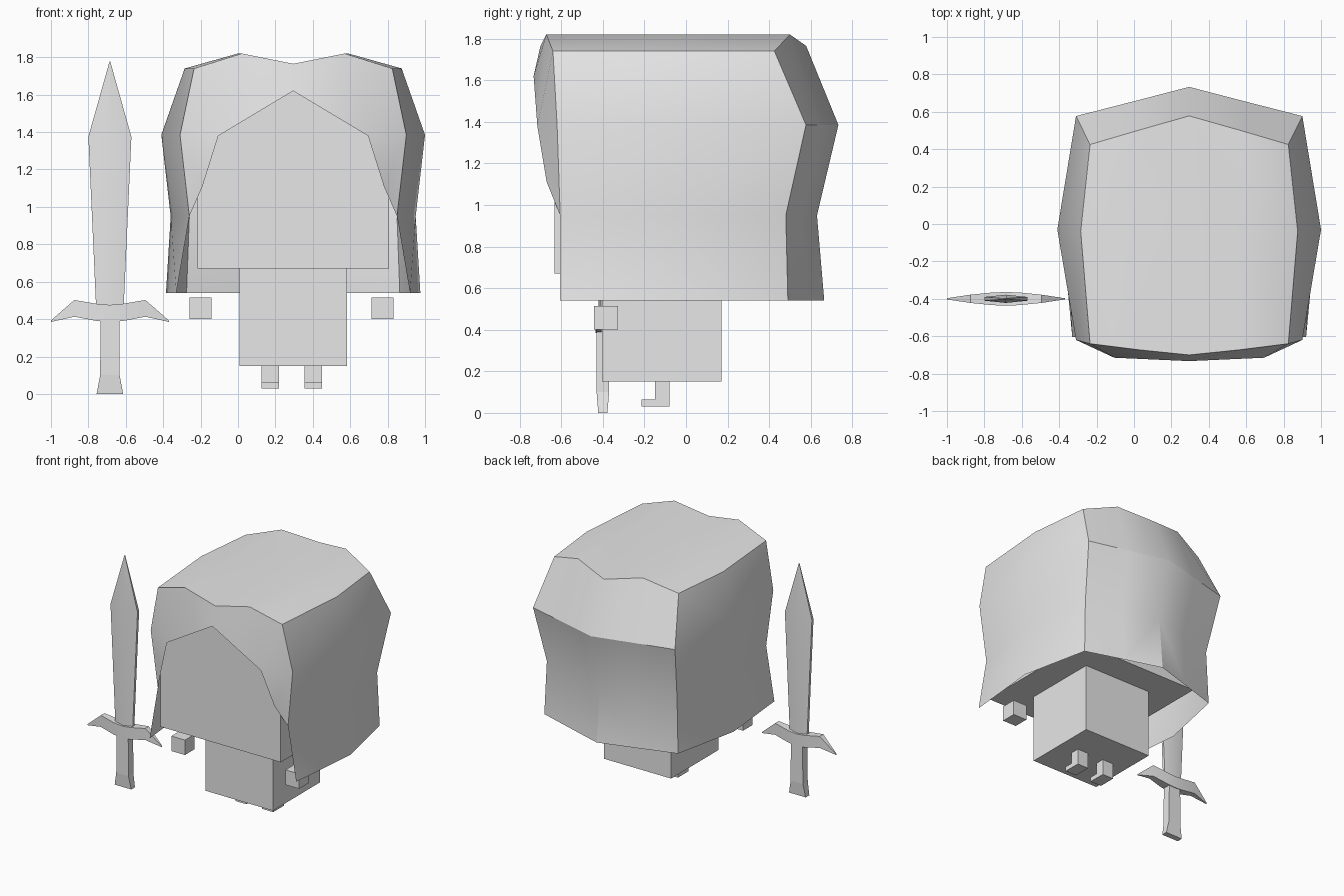
import bpy, bmesh, math
from mathutils import Matrix

if "Cube" in bpy.data.objects:
    bpy.data.objects.remove(bpy.data.objects["Cube"])

CX = 0.295      # centre line of the figure
SX = -0.685     # centre line of the sword
SY = -0.4

grey = bpy.data.materials.new("plain_grey")
grey.diffuse_color = (0.8, 0.8, 0.8, 1)
grey.use_nodes = True
grey.node_tree.nodes["Principled BSDF"].inputs["Base Color"].default_value = grey.diffuse_color


def finish(name, bm, loc=(0, 0, 0), smooth=False):
    bmesh.ops.recalc_face_normals(bm, faces=bm.faces[:])
    me = bpy.data.meshes.new(name)
    bm.to_mesh(me)
    bm.free()
    me.materials.append(grey)
    ob = bpy.data.objects.new(name, me)
    ob.location = loc
    bpy.context.collection.objects.link(ob)
    if smooth:
        bpy.ops.object.select_all(action='DESELECT')
        ob.select_set(True)
        bpy.context.view_layer.objects.active = ob
        bpy.ops.object.shade_smooth_by_angle(angle=math.radians(30))
    return ob


def box(name, x0, x1, y0, y1, z0, z1):
    bm = bmesh.new()
    bmesh.ops.create_cube(bm, size=1)
    for v in bm.verts:
        v.co = (v.co.x * (x1 - x0), v.co.y * (y1 - y0), v.co.z * (z1 - z0))
    return finish(name, bm, ((x0 + x1) / 2, (y0 + y1) / 2, (z0 + z1) / 2))


def loft(name, rings, loc=(0, 0, 0), smooth=False):
    """Skin a closed solid through rings of equal point count."""
    bm = bmesh.new()
    rows = [[bm.verts.new(p) for p in r] for r in rings]
    n = len(rows[0])
    for a, b in zip(rows, rows[1:]):
        for i in range(n):
            j = (i + 1) % n
            bm.faces.new((a[i], a[j], b[j], b[i]))
    bm.faces.new(rows[0])
    bm.faces.new(rows[-1])
    return finish(name, bm, loc, smooth)


# head, body and hands
box("head", CX - 0.512, CX + 0.512, -0.632, 0.392, 0.67, 1.69)
box("body", CX - 0.287, CX + 0.287, -0.405, 0.17, 0.15, 0.72)
for side, s in (("left", -1), ("right", 1)):
    hx = CX + s * 0.4925 - 0.0
    hx = -0.2 if s < 0 else 0.773
    box(side + "_hand", hx - 0.058, hx + 0.058, -0.443, -0.327, 0.4, 0.515)

    # L-shaped leg with the foot pointing forward
    lx = 0.173 if s < 0 else 0.402
    prof = [(-0.08, 0.03), (-0.08, 0.155), (-0.15, 0.155),
            (-0.15, 0.065), (-0.213, 0.065), (-0.213, 0.03)]
    loft(side + "_leg", [[(x, y, z) for y, z in prof] for x in (-0.047, 0.047)],
         (lx, 0, 0))

# hair: half shell, open below and over the face, then mirrored
bm = bmesh.new()


def V(*p):
    return bm.verts.new(p)


Z = (0.54, 0.95, 1.385, 1.74)
columns = [   # distance from centre and y at each level, then top height
    ((0.625, 0.555, 0.605, 0.53), (-0.605, -0.605, -0.62, -0.64), 1.74),
    ((0.68, 0.655, 0.705, 0.58), (-0.03, -0.03, -0.03, -0.04), 1.74),
    ((0.57, 0.555, 0.605, 0.53), (0.49, 0.48, 0.577, 0.425), 1.74),
    ((0.28, 0.28, 0.30, 0.275), (0.58, 0.557, 0.655, 0.50), 1.82),
    ((0, 0, 0, 0), (0.665, 0.63, 0.733, 0.578), 1.765),
]
col = [[V(-d, y, z) for d, y, z in zip(ds, ys, Z[:3] + (top,))]
       for ds, ys, top in columns]
for a, b in zip(col, col[1:]):
    for k in range(3):
        bm.faces.new((a[k], b[k], b[k + 1], a[k + 1]))

# crown of the hair
front = [col[0][3], V(-0.275, -0.672, 1.82), V(0, -0.70, 1.765)]
middle = [col[1][3], V(-0.295, -0.04, 1.82), V(0, -0.04, 1.765)]
back = [col[2][3], col[3][3], col[4][3]]
for a, b in ((front, middle), (middle, back)):
    for i in range(2):
        bm.faces.new((a[i], a[i + 1], b[i + 1], b[i]))

# fringe framing the face
f0, f1, f2 = V(0, -0.733, 1.62), V(-0.4, -0.715, 1.38), V(-0.485, -0.67, 1.11)
bm.faces.new((front[1], front[2], f0, f1))
bm.faces.new((front[0], front[1], f1, col[0][2]))
bm.faces.new((col[0][2], f1, f2, col[0][1]))

bmesh.ops.mirror(bm, geom=bm.verts[:] + bm.edges[:] + bm.faces[:],
                 matrix=Matrix.Identity(4), merge_dist=0.001, axis='X')
bmesh.ops.remove_doubles(bm, verts=bm.verts[:], dist=0.001)
finish("hair", bm, (CX, 0, 0), smooth=True)


# sword blade: thin six-sided section tapering to the tip
def blade_ring(w, mid, edge, z):
    return [(-w, -edge, z), (0, -mid, z), (w, -edge, z),
            (w, edge, z), (0, mid, z), (-w, edge, z)]


loft("sword_blade", [blade_ring(0.073, 0.022, 0.010, 0.45),
                     blade_ring(0.115, 0.022, 0.010, 1.375),
                     blade_ring(0.002, 0.004, 0.002, 1.777)], (SX, SY, 0), True)


# sword handle flaring at the pommel
def rect(w, d, z):
    return [(-w, -d, z), (w, -d, z), (w, d, z), (-w, d, z)]


loft("sword_handle", [rect(0.071, 0.022, 0), rect(0.052, 0.03, 0.1),
                      rect(0.05, 0.03, 0.42)], (SX, SY, 0))

# cross guard drooping at both ends
guard = [(-0.316, 0.003, 0.385, 0.392), (-0.19, 0.022, 0.413, 0.502),
         (-0.07, 0.034, 0.39, 0.482), (0, 0.036, 0.384, 0.476),
         (0.07, 0.034, 0.39, 0.482), (0.19, 0.022, 0.413, 0.502),
         (0.316, 0.003, 0.385, 0.392)]
loft("sword_guard", [[(x, -d, lo), (x, d, lo), (x, d, hi), (x, -d, hi)]
                     for x, d, lo, hi in guard], (SX, SY, 0), True)
